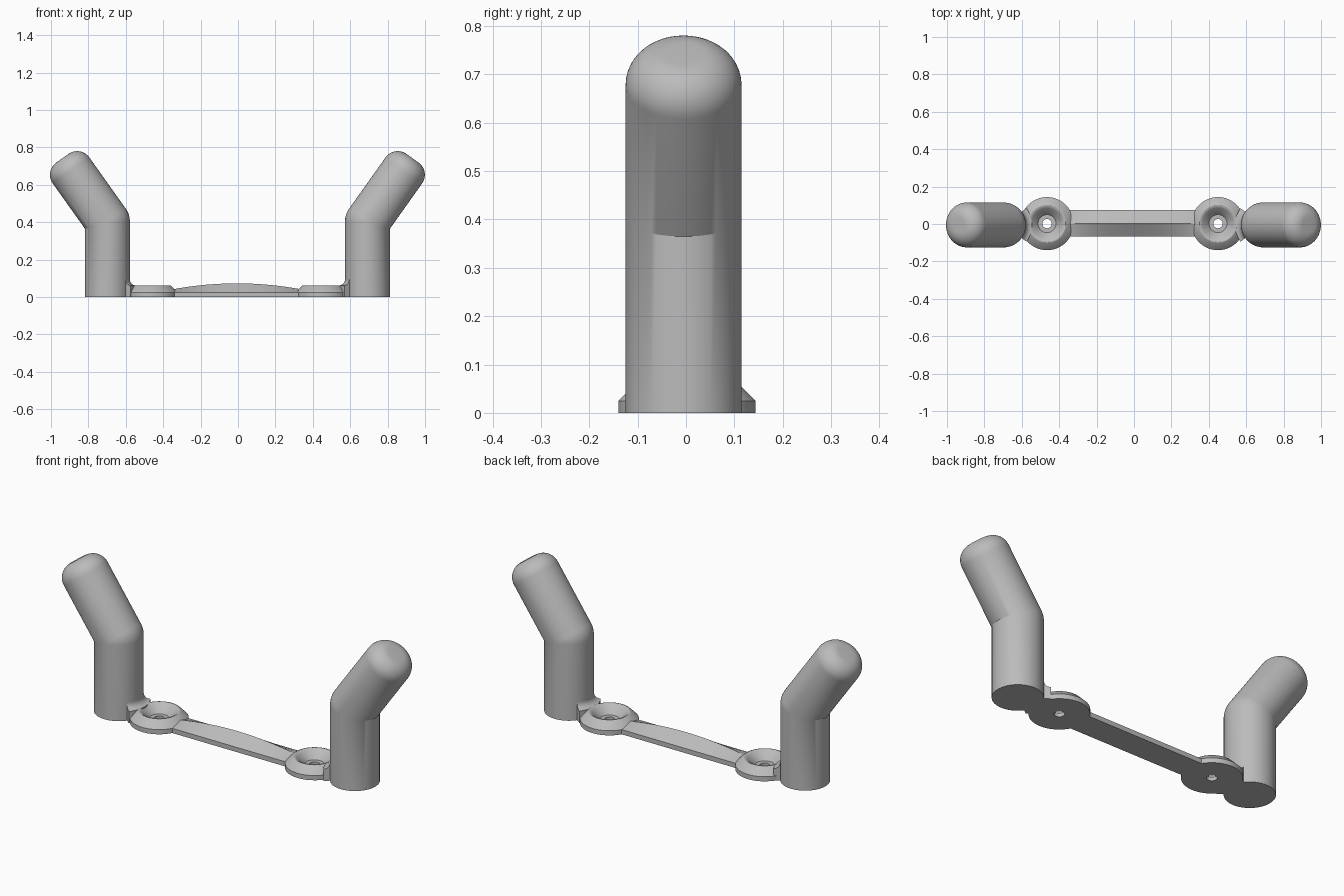
import bpy, bmesh, math
from math import sin, cos, pi, radians

cube = bpy.data.objects.get("Cube")
if cube:
    bpy.data.objects.remove(cube)

grey = bpy.data.materials.new("plain_grey")
grey.use_nodes = True
grey.diffuse_color = (0.5, 0.5, 0.5, 1)
grey.node_tree.nodes["Principled BSDF"].inputs["Base Color"].default_value = (0.5, 0.5, 0.5, 1)


def finish(bm, name, angle=30):
    bmesh.ops.remove_doubles(bm, verts=bm.verts, dist=0.0003)
    bmesh.ops.recalc_face_normals(bm, faces=bm.faces)
    mesh = bpy.data.meshes.new(name)
    bm.to_mesh(mesh)
    bm.free()
    mesh.materials.append(grey)
    obj = bpy.data.objects.new(name, mesh)
    bpy.context.collection.objects.link(obj)
    bpy.ops.object.select_all(action="DESELECT")
    obj.select_set(True)
    bpy.context.view_layer.objects.active = obj
    bpy.ops.object.shade_smooth_by_angle(angle=radians(angle))
    return obj


def bridge(bm, a, b, closed=True):
    n = len(a)
    for i in range(n if closed else n - 1):
        j = (i + 1) % n
        bm.faces.new((a[i], a[j], b[j], b[i]))


def lathe(name, profile, centre, start=0, sweep=2 * pi, steps=64):
    """Revolve a closed (radius, height) profile about a vertical axis."""
    bm = bmesh.new()
    full = sweep > 6.28
    rings = []
    for k in range(steps if full else steps + 1):
        a = start + sweep * k / steps
        rings.append([bm.verts.new((centre[0] + r * cos(a), centre[1] + r * sin(a), z))
                      for r, z in profile])
    for a, b in zip(rings, rings[1:]):
        bridge(bm, a, b)
    if full:
        bridge(bm, rings[-1], rings[0])
    else:
        bm.faces.new(rings[0])
        bm.faces.new(rings[-1])
    return finish(bm, name)


# Bent post: upright tube, rounded elbow, leaning arm with a softened tip
R, BEND_Z, LEAN, ARM, TIP = 0.12, 0.403, radians(35.4), 0.416, 0.08


def hook_post(name, x0, y0, side, seg=64):
    bm = bmesh.new()
    circle = [(R * cos(2 * pi * i / seg), R * sin(2 * pi * i / seg)) for i in range(seg)]
    rings = []

    def ring(place):
        rings.append([bm.verts.new((x0 + side * x, y0 + y, z))
                      for x, y, z in (place(p, q) for p, q in circle)])

    def elbow(t):
        def place(p, q):
            if p > 0:  # crease on the inside of the bend
                return p, q, BEND_Z - p * math.tan(LEAN / 2)
            return p * cos(t), q, BEND_Z - p * sin(t)
        return place

    def arm(s, scale):
        def place(p, q):
            p, q = p * scale, q * scale
            return (p * cos(LEAN) + s * sin(LEAN), q,
                    BEND_Z - p * sin(LEAN) + s * cos(LEAN))
        return place

    ring(lambda p, q: (p, q, 0))
    for k in range(9):
        ring(elbow(LEAN * k / 8))
    for k in range(13):
        a = pi / 2 * k / 12
        ring(arm(ARM - TIP + TIP * sin(a), (R - TIP + TIP * cos(a)) / R))
    for a, b in zip(rings, rings[1:]):
        bridge(bm, a, b)
    bm.faces.new(rings[0])
    bm.faces.new(rings[-1])
    return finish(bm, name)


# Screw boss with chamfered rim and countersunk hole
boss_profile = [(0.142, 0), (0.142, 0.025), (0.107, 0.06), (0.1, 0.063), (0.092, 0.062),
                (0.084, 0.056), (0.052, 0.026), (0.048, 0.02), (0.025, 0.02), (0.025, 0)]

# Concave fillet joining each boss to its post
FILLET = 0.032
fillet_profile = [(0.1, 0), (R + FILLET, 0)]
for k in range(9):
    a = pi / 2 * k / 8
    fillet_profile.append((R + FILLET * (1 - sin(a)), 0.062 + FILLET * (1 - cos(a))))
fillet_profile.append((0.1, 0.062 + FILLET))

for side, label in ((1, "left"), (-1, "right")):
    post_x = side * 0.695 - 0.003
    hook_post(label + "_post", post_x, -0.005, side)
    lathe(label + "_screw_boss", boss_profile, (side * 0.457 - 0.008, 0.002))
    half = radians(36)
    middle = pi if side > 0 else 0
    lathe(label + "_fillet", fillet_profile, (post_x, -0.005), middle - half, 2 * half, 16)

# Connecting bar: gabled section with an arched ridge
bm = bmesh.new()
sections = []
N, HALF, WIDTH = 24, 0.345, 0.07
for k in range(N + 1):
    u = 2 * k / N - 1
    ridge = 0.073 - 0.032 * u * u
    sections.append([bm.verts.new((-0.006 + HALF * u, 0.004 + y, z)) for y, z in
                     ((-WIDTH, 0), (-WIDTH, 0.025), (0, ridge), (WIDTH, 0.025), (WIDTH, 0))])
for a, b in zip(sections, sections[1:]):
    bridge(bm, a, b)
bm.faces.new(sections[0])
bm.faces.new(sections[-1])
finish(bm, "connecting_bar", 20)
